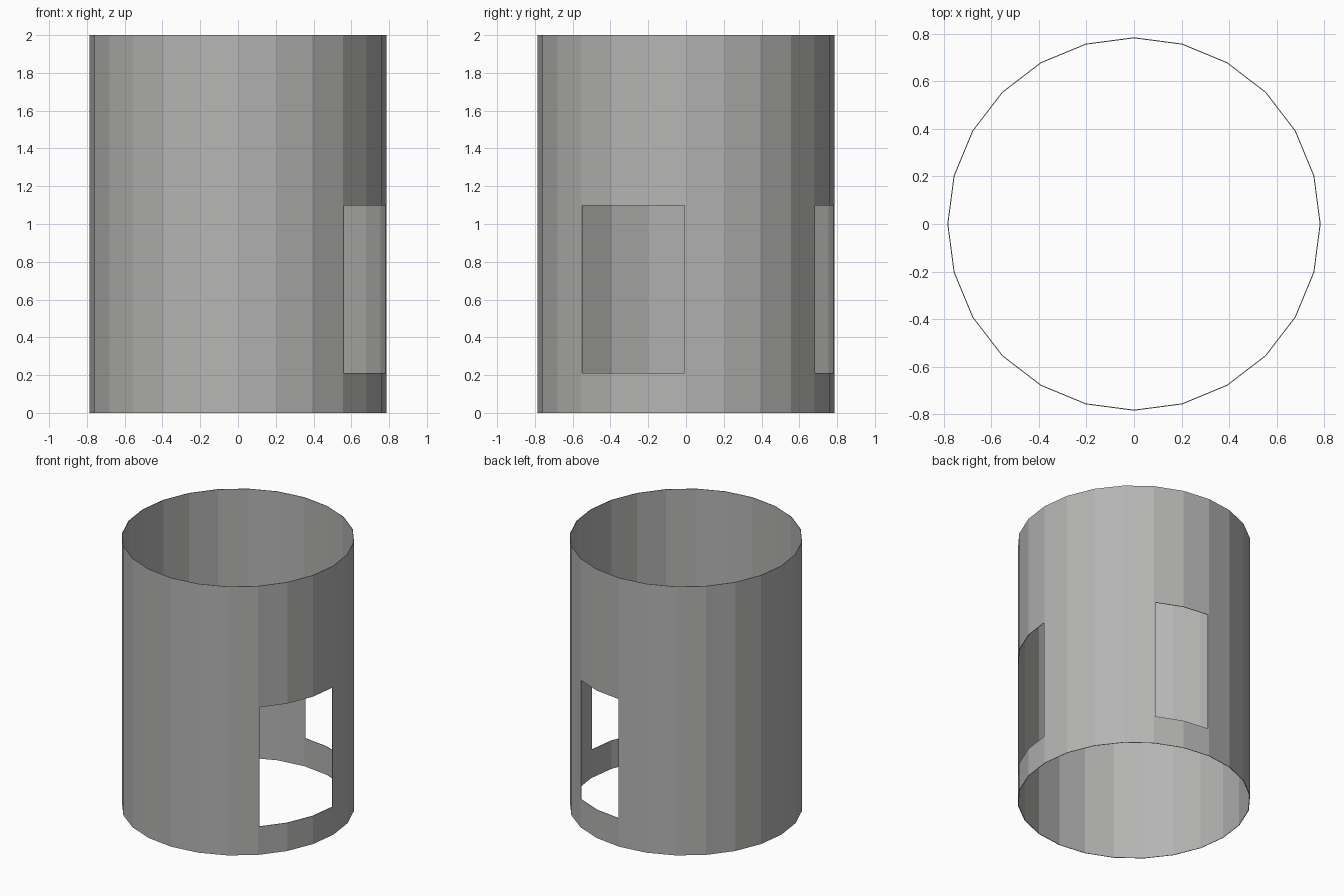
import bpy, bmesh
from math import cos, sin, floor, tau

if "Cube" in bpy.data.objects:
    bpy.data.objects.remove(bpy.data.objects["Cube"])

SIDES, RADIUS, WALL = 24, 0.786, 0.004
LEVELS = [0.0, 0.21, 1.097, 2.0]
# Openings in side units (15 degrees each), jambs slightly inside the corners
OPENINGS = [(21.04, 23.96), (4.04, 5.96)]


def corner(i):
    a = tau * i / SIDES
    return RADIUS * cos(a), RADIUS * sin(a)


def on_side(t):
    """Point at position t along the flat sides."""
    i = floor(t)
    (x0, y0), (x1, y1) = corner(i), corner(i + 1)
    f = t - i
    return x0 + (x1 - x0) * f, y0 + (y1 - y0) * f


stops = sorted([float(i) for i in range(SIDES)] + [t for o in OPENINGS for t in o])
bm = bmesh.new()
rings = [[bm.verts.new((*on_side(t), z)) for t in stops] for z in LEVELS]

# Open-ended wall in three bands, skipping the openings
for band in range(len(LEVELS) - 1):
    low, high = rings[band], rings[band + 1]
    for i, t in enumerate(stops):
        if band == 1 and any(a <= t < b for a, b in OPENINGS):
            continue
        j = (i + 1) % len(stops)
        bm.faces.new((low[i], low[j], high[j], high[i]))

mesh = bpy.data.meshes.new("tube_wall")
bm.to_mesh(mesh)
bm.free()
wall = bpy.data.objects.new("tube_wall", mesh)
bpy.context.collection.objects.link(wall)

# Thin sheet thickness
sheet = wall.modifiers.new("sheet_thickness", 'SOLIDIFY')
sheet.thickness = WALL
sheet.offset = -1

# Darker grey
grey = bpy.data.materials.new("dark_grey")
grey.diffuse_color = (0.46, 0.46, 0.455, 1)
grey.use_nodes = True
grey.node_tree.nodes["Principled BSDF"].inputs["Base Color"].default_value = grey.diffuse_color
mesh.materials.append(grey)
